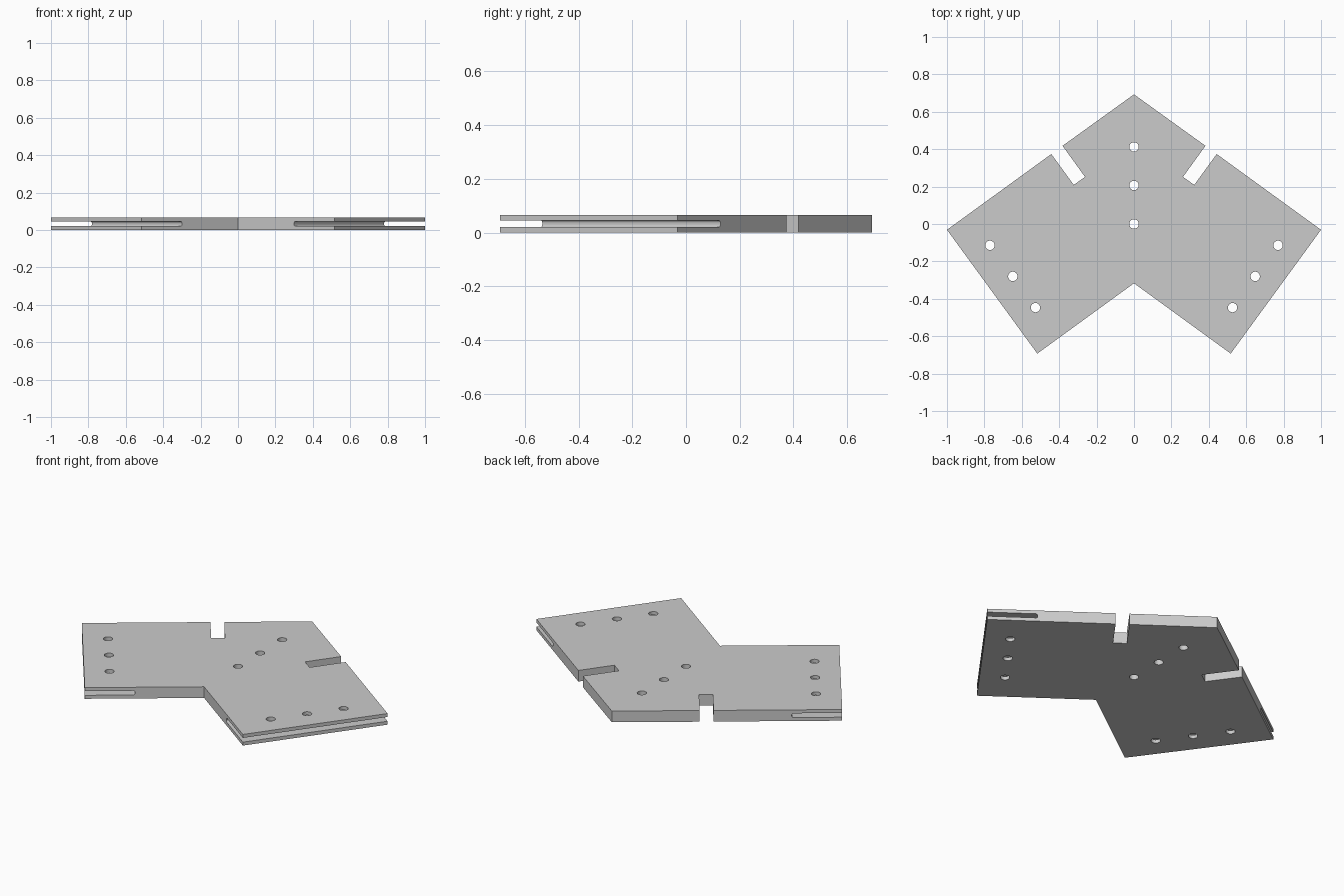
import bpy, bmesh
from math import radians, cos, sin, pi
from mathutils import Vector

if "Cube" in bpy.data.objects:
    bpy.data.objects.remove(bpy.data.objects["Cube"])

T = 0.066                      # plate thickness
A = radians(36)                # droop of each arm
U = Vector((cos(A), -sin(A), 0))   # outward along the right arm
V = Vector((sin(A), cos(A), 0))    # across the right arm


def prism(name, points, offset):
    """Closed solid swept from a polygon along an offset vector."""
    bm = bmesh.new()
    face = bm.faces.new([bm.verts.new(p) for p in points])
    new = bmesh.ops.extrude_face_region(bm, geom=[face])["geom"]
    bmesh.ops.translate(bm, vec=offset,
                        verts=[g for g in new if isinstance(g, bmesh.types.BMVert)])
    bmesh.ops.recalc_face_normals(bm, faces=bm.faces)
    mesh = bpy.data.meshes.new(name)
    bm.to_mesh(mesh)
    bm.free()
    obj = bpy.data.objects.new(name, mesh)
    bpy.context.collection.objects.link(obj)
    return obj


def cut(target, cutter):
    cutter.hide_render = True
    mod = target.modifiers.new("cut", 'BOOLEAN')
    mod.operation, mod.solver, mod.object = 'DIFFERENCE', 'EXACT', cutter
    bpy.context.view_layer.objects.active = target
    bpy.ops.object.modifier_apply(modifier=mod.name)
    bpy.data.objects.remove(cutter)


# Plate outline: right half, mirrored, with a notch in each upper edge
half = [(0.382, 0.418), (0.262, 0.252), (0.322, 0.209), (0.442, 0.374),
        (1.0, -0.031), (0.517, -0.693)]
outline = [(0, 0.693)] + half + [(0, -0.317)] + [(-x, y) for x, y in reversed(half)]
plate = prism("joint_plate", [(x, y, 0) for x, y in outline], Vector((0, 0, T)))

# Edge slots in both arm ends, with a rounded inner end
z0, z1, r = 0.0205, 0.0455, 0.009
profile = [(0.4, z0)]
profile += [(r - r * sin(a), z0 + r - r * cos(a)) for a in (i * pi / 8 for i in range(5))]
profile += [(r - r * cos(a), z1 - r + r * sin(a)) for a in (i * pi / 8 for i in range(5))]
profile += [(0.4, z1)]
root = Vector((0.540, -0.204, 0)) - V * 0.5
for side in (1, -1):
    pts = [root + U * u + Vector((0, 0, z)) for u, z in profile]
    pts = [(side * p.x, p.y, p.z) for p in pts]
    cut(plate, prism("slot_cutter", pts, Vector((side * V.x, V.y, 0))))

# Bolt holes: three on the centre line and three in each arm
arm = [(0.770, -0.114), (0.648, -0.280), (0.527, -0.447)]
holes = [(0, 0), (0, 0.206), (0, 0.412)] + arm + [(-x, y) for x, y in arm]
for hx, hy in holes:
    ring = [(hx + 0.025 * cos(i * pi / 16), hy + 0.025 * sin(i * pi / 16), -0.1)
            for i in range(32)]
    cut(plate, prism("hole_cutter", ring, Vector((0, 0, 0.3))))

plate.select_set(True)
bpy.context.view_layer.objects.active = plate
bpy.ops.object.shade_smooth_by_angle(angle=radians(30))
